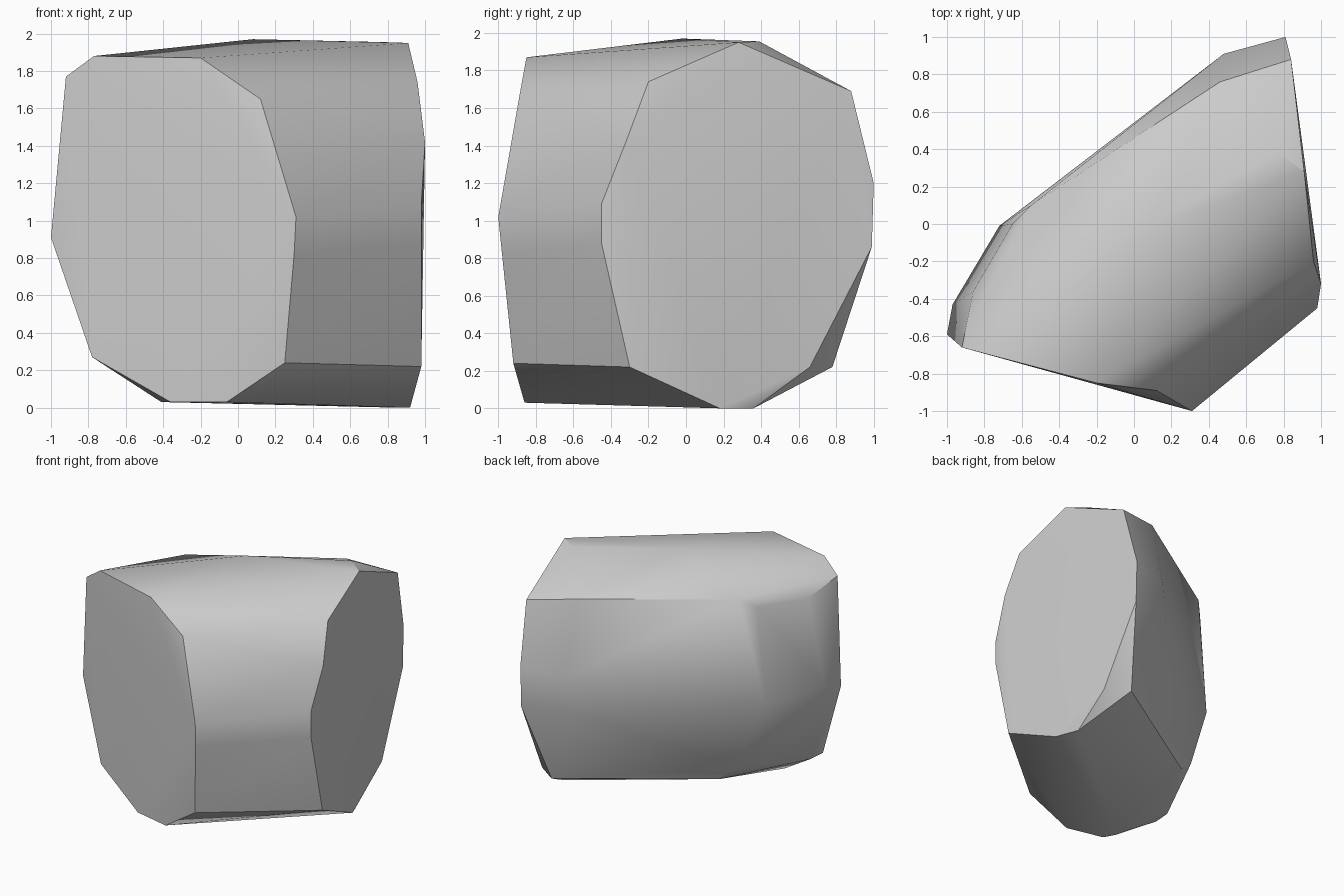
import bpy
import bmesh
from math import radians

cube = bpy.data.objects.get("Cube")
if cube:
    bpy.data.objects.remove(cube, do_unlink=True)


def flat_material(name, colour):
    """A single plain colour for viewport and render."""
    material = bpy.data.materials.new(name)
    material.use_nodes = True
    material.diffuse_color = colour
    for node in material.node_tree.nodes:
        if node.type == "BSDF_PRINCIPLED":
            node.inputs["Base Color"].default_value = colour
            node.inputs["Roughness"].default_value = 0.8
    return material


def hewn_stone(name, corner_groups, material, crease):
    """Wrap a convex skin round groups of corners, softening shallow edges."""
    bm = bmesh.new()
    for group in corner_groups:
        for corner in group:
            bm.verts.new(corner)
    hull = bmesh.ops.convex_hull(bm, input=bm.verts)
    spare = set(hull["geom_interior"]) | set(hull["geom_unused"])
    spare = [v for v in spare if isinstance(v, bmesh.types.BMVert) and v.is_valid]
    bmesh.ops.delete(bm, geom=spare, context="VERTS")
    bmesh.ops.recalc_face_normals(bm, faces=bm.faces)
    mesh = bpy.data.meshes.new(name)
    bm.to_mesh(mesh)
    bm.free()
    mesh.materials.append(material)
    stone = bpy.data.objects.new(name, mesh)
    bpy.context.collection.objects.link(stone)
    bpy.ops.object.select_all(action="DESELECT")
    stone.select_set(True)
    bpy.context.view_layer.objects.active = stone
    bpy.ops.object.shade_smooth_by_angle(angle=crease)
    return stone


# Broken face towards the front
front_face = [
    (-.92, -.66, 1.77), (-.77, -.7, 1.88), (-.2, -.85, 1.87), (.12, -.89, 1.65),
    (.31, -1, 1.02), (.3, -.98, .82), (.25, -.92, .24), (-.06, -.86, .03),
    (-.36, -.79, .03), (-.78, -.67, .27), (-1, -.59, .91),
]

# Broken face towards the left
side_face = [
    (.96, -.2, 1.74), (.91, .28, 1.95), (.84, .88, 1.69), (.81, 1, 1.2),
    (.81, .99, .86), (.85, .66, .22), (.92, .18, 0), (.98, -.3, .22),
    (.98, -.45, .88), (.98, -.45, 1.09), (1, -.32, 1.42),
]

# Sloping top and its ridge along the back
top_ridge = [
    (.08, -.02, 1.97), (.76, .39, 1.955), (.46, .76, 1.75),
    (-.55, .1, 1.765), (-.65, 0, 1.69), (-.86, -.36, 1.68),
]

# Rounded back
back_bulge = [
    (.48, .91, 1.15), (.39, .84, .85), (-.72, -.01, .9), (-.97, -.43, .95),
]

# Underside rim
lower_rim = [
    (.68, .78, .22), (.85, .36, 0), (-.38, .1, .24), (-.5, .07, .34),
    (-.77, -.53, .27), (-.41, -.7, .03),
]

grey = flat_material("stone_grey", (.6, .6, .6, 1))
hewn_stone("stone_block", [front_face, side_face, top_ridge, back_bulge, lower_rim],
           grey, radians(30))
